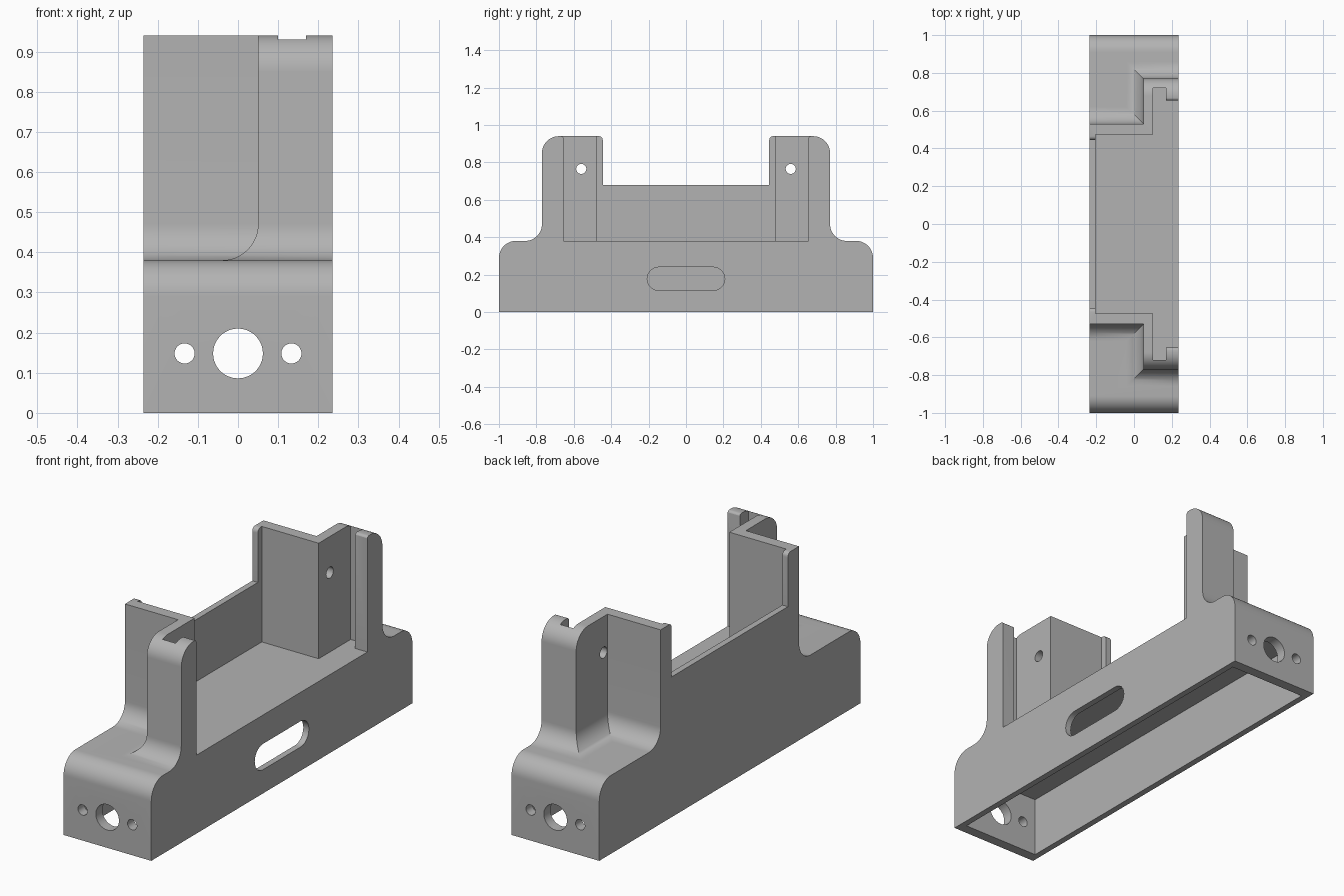
import bpy, bmesh
from math import sin, cos, pi, radians

if "Cube" in bpy.data.objects:
    bpy.data.objects.remove(bpy.data.objects["Cube"], do_unlink=True)

HALF_W, R, STEP = 0.235, 0.09, 0.38
ARC = [pi / 2 * i / 12 for i in range(13)]

grey = bpy.data.materials.new("plain grey")
grey.use_nodes = True
grey.diffuse_color = (0.45, 0.45, 0.45, 1)
grey.node_tree.nodes["Principled BSDF"].inputs["Base Color"].default_value = grey.diffuse_color


def loft(name, rings):
    """Closed solid through rings with equal numbers of points."""
    bm = bmesh.new()
    loops = [[bm.verts.new(p) for p in ring] for ring in rings]
    n = len(loops[0])
    for a, b in zip(loops, loops[1:]):
        for i in range(n):
            j = (i + 1) % n
            bm.faces.new((a[i], a[j], b[j], b[i]))
    bm.faces.new(loops[0][::-1])
    bm.faces.new(loops[-1])
    bmesh.ops.recalc_face_normals(bm, faces=bm.faces)
    mesh = bpy.data.meshes.new(name)
    bm.to_mesh(mesh)
    bm.free()
    mesh.materials.append(grey)
    obj = bpy.data.objects.new(name, mesh)
    bpy.context.collection.objects.link(obj)
    return obj


def mirrored(half):
    """Complete an outline symmetric about its first coordinate's axis."""
    return half + [(-a, b) for a, b in reversed(half)]


def prism_x(name, outline, x0, x1):
    return loft(name, [[(x, y, z) for y, z in outline] for x in (x0, x1)])


def prism_z(name, outline, z0, z1):
    return loft(name, [[(x, y, z) for y, x in outline] for z in (z0, z1)])


def box(name, x0, x1, y, z0, z1):
    return prism_x(name, mirrored([(y, z0), (y, z1)]), x0, x1)


def circle(a, b, r, n=48):
    return [(a + r * cos(2 * pi * i / n), b + r * sin(2 * pi * i / n)) for i in range(n)]


def combine(target, tool, operation):
    tool.hide_render = True
    mod = target.modifiers.new(tool.name, "BOOLEAN")
    mod.operation, mod.solver, mod.object = operation, "EXACT", tool
    bpy.context.view_layer.objects.active = target
    bpy.ops.object.modifier_apply(modifier=mod.name)
    bpy.data.objects.remove(tool, do_unlink=True)


# Base block with rounded upper ends
end = [(1, 0)] + [(1 - R + R * cos(a), STEP - R + R * sin(a)) for a in ARC]
body = prism_x("bracket_housing", mirrored(end), -HALF_W, HALF_W)


# Stepped tower: flared fillet at the foot, rounded outer ends at the top
def tower_ring(z, flare, rounding=0):
    wide, narrow, x = 0.77 + flare - rounding, 0.53 + flare, 0.05 - flare
    half = [(narrow, -HALF_W), (narrow, x), (wide, x), (wide, HALF_W)]
    return [(px, py, z) for py, px in mirrored(half)]


rings = [tower_ring(STEP - 0.06, R)]
rings += [tower_ring(STEP + R * (1 - cos(a)), R * (1 - sin(a))) for a in ARC]
rings += [tower_ring(0.94 - R + R * sin(a), 0, R * (1 - cos(a))) for a in ARC]
combine(body, loft("tower", rings), "UNION")

# Upper pocket with slots behind the retaining lips
pocket = mirrored([(0.475, -0.205), (0.475, 0.10), (0.72, 0.10),
                   (0.72, 0.17), (0.655, 0.17), (0.655, 0.3)])
combine(body, prism_z("pocket", pocket, STEP, 1.1), "DIFFERENCE")


# Openings in the long walls, with rounded mouths at the top
def opening(name, y, z, r, x0, x1):
    side = [(y, z)] + [(y + r - r * cos(a), 0.94 - r + r * sin(a)) for a in ARC[::3]]
    combine(body, prism_x(name, mirrored(side + [(y + r, 1.1)]), x0, x1), "DIFFERENCE")


opening("left_opening", 0.445, 0.68, 0.02, -0.3, -0.2)
opening("right_opening", 0.654, 0.5, 0.014, 0.17, 0.3)

# Lower cavity, open underneath
combine(body, box("cavity", -0.205, 0.205, 0.95, -0.1, 0.29), "DIFFERENCE")

# Cable and screw holes through both ends
for x, r in ((0, 0.062), (-0.133, 0.025), (0.133, 0.025)):
    hole = circle(x, 0.148, r)
    combine(body, loft("end_hole", [[(a, y, b) for a, b in hole] for y in (-1.2, 1.2)]), "DIFFERENCE")

# Screw holes in the tower shoulders
for y in (-0.56, 0.56):
    combine(body, prism_x("shoulder_hole", circle(y, 0.765, 0.027), 0, 0.15), "DIFFERENCE")

# Rounded slot in the right wall
slot_end = [(0.145 + 0.0625 * sin(2 * a), 0.1775 - 0.0625 * cos(2 * a)) for a in ARC]
combine(body, prism_x("slot", mirrored(slot_end), 0.15, 0.3), "DIFFERENCE")

bpy.ops.object.select_all(action="DESELECT")
body.select_set(True)
bpy.context.view_layer.objects.active = body
bpy.ops.object.shade_smooth_by_angle(angle=radians(30))
